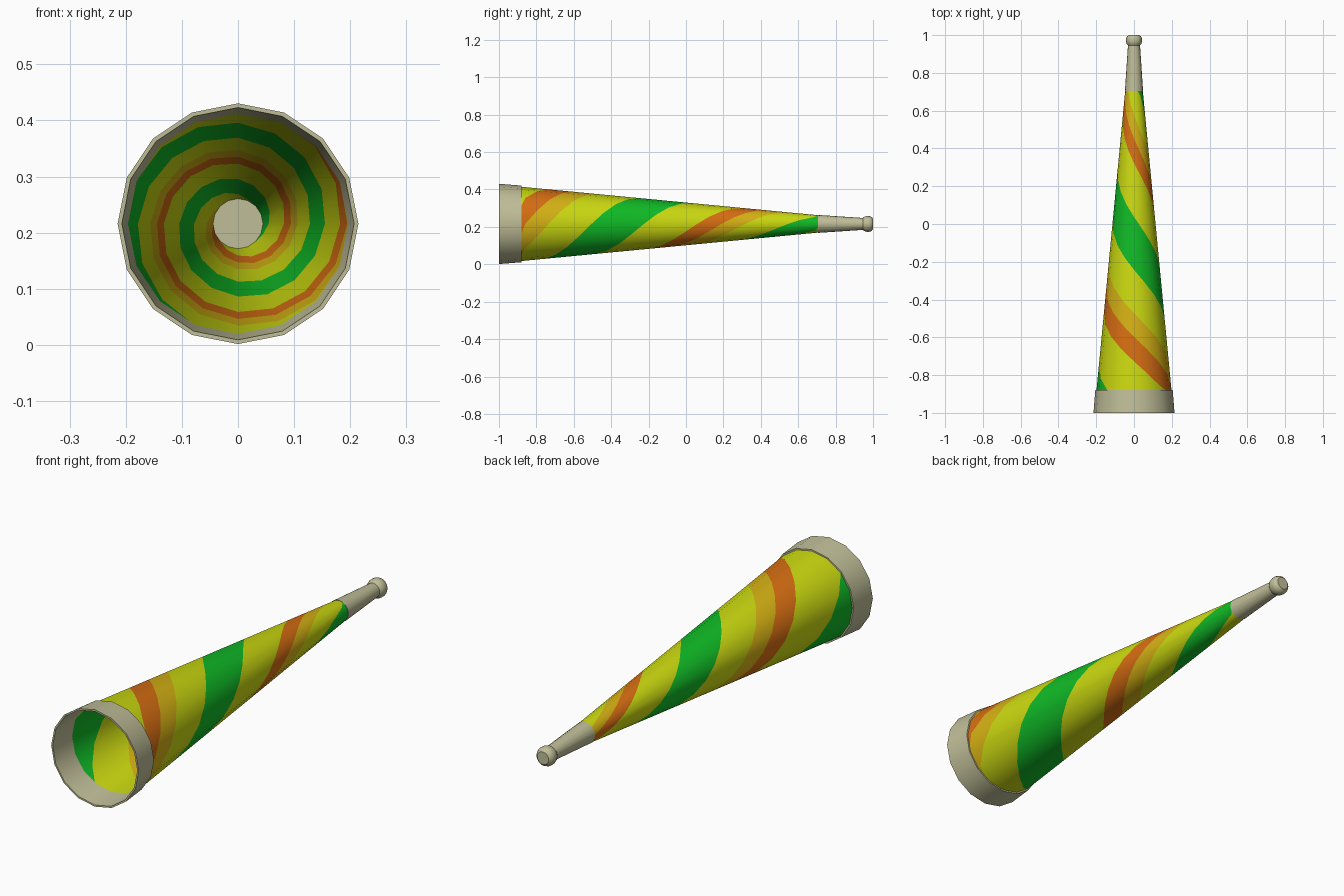
import bpy, bmesh, math
from mathutils import Vector

if "Cube" in bpy.data.objects:
    bpy.data.objects.remove(bpy.data.objects["Cube"])

SIDES = 16
AXIS_Z = 0.216
PITCH = 1.05          # stripe rise along the horn per full turn


def material(name, rgb):
    m = bpy.data.materials.new(name)
    lin = [((c / 255 + 0.055) / 1.055) ** 2.4 if c > 10 else c / 255 / 12.92 for c in rgb]
    m.diffuse_color = (*lin, 1)
    m.use_nodes = True
    m.node_tree.nodes["Principled BSDF"].inputs["Base Color"].default_value = m.diffuse_color
    return m


cream = material("cream", (192, 190, 152))
yellow = material("yellow", (203, 217, 16))
green = material("green", (16, 186, 38))
orange = material("orange", (214, 110, 18))
amber = material("amber", (213, 177, 20))


def point(y, r, i):
    a = 2 * math.pi * i / SIDES
    return Vector((r * math.cos(a), y, AXIS_Z + r * math.sin(a)))


def finish(bm, name, mats):
    me = bpy.data.meshes.new(name)
    bm.to_mesh(me)
    bm.free()
    for m in mats:
        me.materials.append(m)
    ob = bpy.data.objects.new(name, me)
    bpy.context.collection.objects.link(ob)
    bpy.ops.object.select_all(action='DESELECT')
    ob.select_set(True)
    bpy.context.view_layer.objects.active = ob
    bpy.ops.object.shade_smooth_by_angle(angle=math.radians(35))
    return ob


def lathe(name, profile, mat):
    """Spin a (y, radius) profile around the horn axis."""
    bm = bmesh.new()
    for (y0, r0), (y1, r1) in zip(profile, profile[1:]):
        for i in range(SIDES):
            pts = [point(y0, r0, i), point(y1, r1, i), point(y1, r1, i + 1), point(y0, r0, i + 1)]
            if r0 == 0:
                pts.pop()
            elif r1 == 0:
                pts.pop(2)
            bm.faces.new([bm.verts.new(p) for p in pts])
    bmesh.ops.remove_doubles(bm, verts=bm.verts, dist=1e-5)
    bmesh.ops.recalc_face_normals(bm, faces=bm.faces)
    return finish(bm, name, [mat])


# Rim ring at the wide end
lathe("bell_rim", [(-1, 0.2145), (-0.88, 0.205), (-0.88, 0.196), (-1, 0.207), (-1, 0.2145)], cream)

# Mouthpiece with a rounded bead
lathe("mouthpiece", [(0.705, 0), (0.705, 0.048), (0.945, 0.032), (0.953, 0.038), (0.964, 0.042),
                     (0.982, 0.042), (0.993, 0.037), (1.0, 0.028), (1.0, 0)], cream)

# Striped cone: faces follow the spiral bands (start, end, material index)
BANDS = [(-0.14, 0.14, 1), (0.14, 0.425, 0), (0.425, 0.555, 2), (0.555, 0.68, 3), (0.68, 0.91, 0)]
Y0, Y1 = -0.89, 0.706


def add_shell(bm, r0, r1, start, sign):
    """sign 1: outer wall; sign -1: inner wall, whose spiral runs the other way."""
    def edge(b, i):
        y = start + sign * (b + PITCH * i / SIDES)
        y = min(max(y, Y0), Y1)
        return point(y, r0 + (r1 - r0) * (y - Y0) / (Y1 - Y0), i)

    for i in range(SIDES):
        mid = 2 * math.pi * (i + 0.5) / SIDES
        radial = Vector((math.cos(mid), 0, math.sin(mid)))
        for k in range(-4, 5):
            for a, b, mat in BANDS:
                a, b = a + k * PITCH, b + k * PITCH
                pts = []
                for p in (edge(a, i), edge(b, i), edge(b, i + 1), edge(a, i + 1)):
                    if all((p - q).length > 1e-5 for q in pts):
                        pts.append(p)
                if len(pts) < 3:
                    continue
                f = bm.faces.new([bm.verts.new(p) for p in pts])
                f.material_index = mat
                f.normal_update()
                if f.normal.dot(radial) * sign < 0:
                    f.normal_flip()


bm = bmesh.new()
add_shell(bm, 0.1995, 0.0465, -0.365, 1)
add_shell(bm, 0.1970, 0.0445, -0.31, -1)
bmesh.ops.remove_doubles(bm, verts=bm.verts, dist=1e-5)
finish(bm, "striped_horn", [yellow, green, orange, amber])
